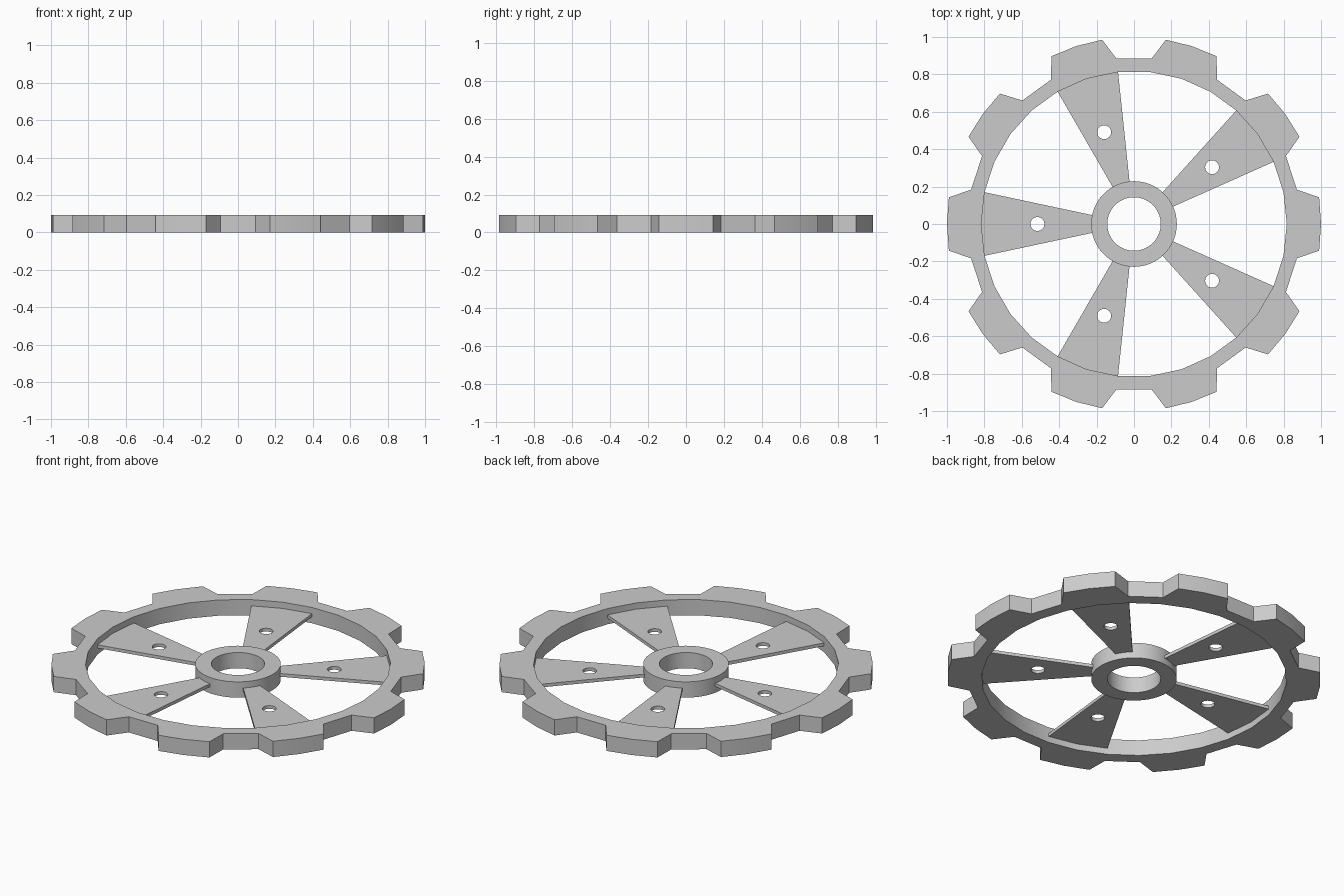
import bpy, bmesh
from math import radians, cos, sin

if "Cube" in bpy.data.objects:
    bpy.data.objects.remove(bpy.data.objects["Cube"])

HEIGHT = 0.093
RIM_R = 0.817      # inner rim, 30 sided
HUB_R = 0.229


def polar(r, deg):
    return (r * cos(radians(deg)), r * sin(radians(deg)))


def circle(r, n, cx=0.0, cy=0.0):
    pts = [polar(r, 360 * i / n) for i in range(n)]
    return [(x + cx, y + cy) for x, y in pts]


def plate(name, loops, z0, z1):
    """Flat plate from an outline plus hole loops, extruded from z0 to z1."""
    bm = bmesh.new()
    edges = []
    for loop in loops:
        vs = [bm.verts.new((x, y, z0)) for x, y in loop]
        edges += [bm.edges.new((vs[i - 1], vs[i])) for i in range(len(vs))]
    bmesh.ops.triangle_fill(bm, use_beauty=True, use_dissolve=False, edges=edges)
    res = bmesh.ops.extrude_face_region(bm, geom=bm.faces[:], use_keep_orig=True)
    top = [g for g in res["geom"] if isinstance(g, bmesh.types.BMVert)]
    bmesh.ops.translate(bm, verts=top, vec=(0, 0, z1 - z0))
    bmesh.ops.recalc_face_normals(bm, faces=bm.faces[:])
    me = bpy.data.meshes.new(name)
    bm.to_mesh(me)
    bm.free()
    ob = bpy.data.objects.new(name, me)
    bpy.context.collection.objects.link(ob)
    bpy.ops.object.select_all(action='DESELECT')
    ob.select_set(True)
    bpy.context.view_layer.objects.active = ob
    bpy.ops.object.shade_smooth_by_angle(angle=radians(25))
    return ob


# Toothed rim: ten teeth with slanted flanks
outline = []
for k in range(10):
    a = 36 * k
    outline += [polar(r, a + d) for r, d in
                ((0.89, -11.9), (1.0, -8.2), (1.0, 0), (1.0, 8.2), (0.89, 11.9))]
plate("toothed_rim", [outline, circle(RIM_R, 30)], 0, HEIGHT)

# Hub ring
plate("hub", [circle(HUB_R, 60), circle(0.143, 60)], 0, HEIGHT)

# Five thin wedge spokes, each with a round hole
for k in range(5):
    a = 36 + 72 * k
    wedge = [polar(r, a + d) for r, d in
             ((HUB_R, -12), (RIM_R, -12), (RIM_R, 0), (RIM_R, 12), (HUB_R, 12), (HUB_R, 0))]
    plate(f"spoke_{k + 1}", [wedge, circle(0.037, 24, *polar(0.516, a))], 0.037, 0.056)
